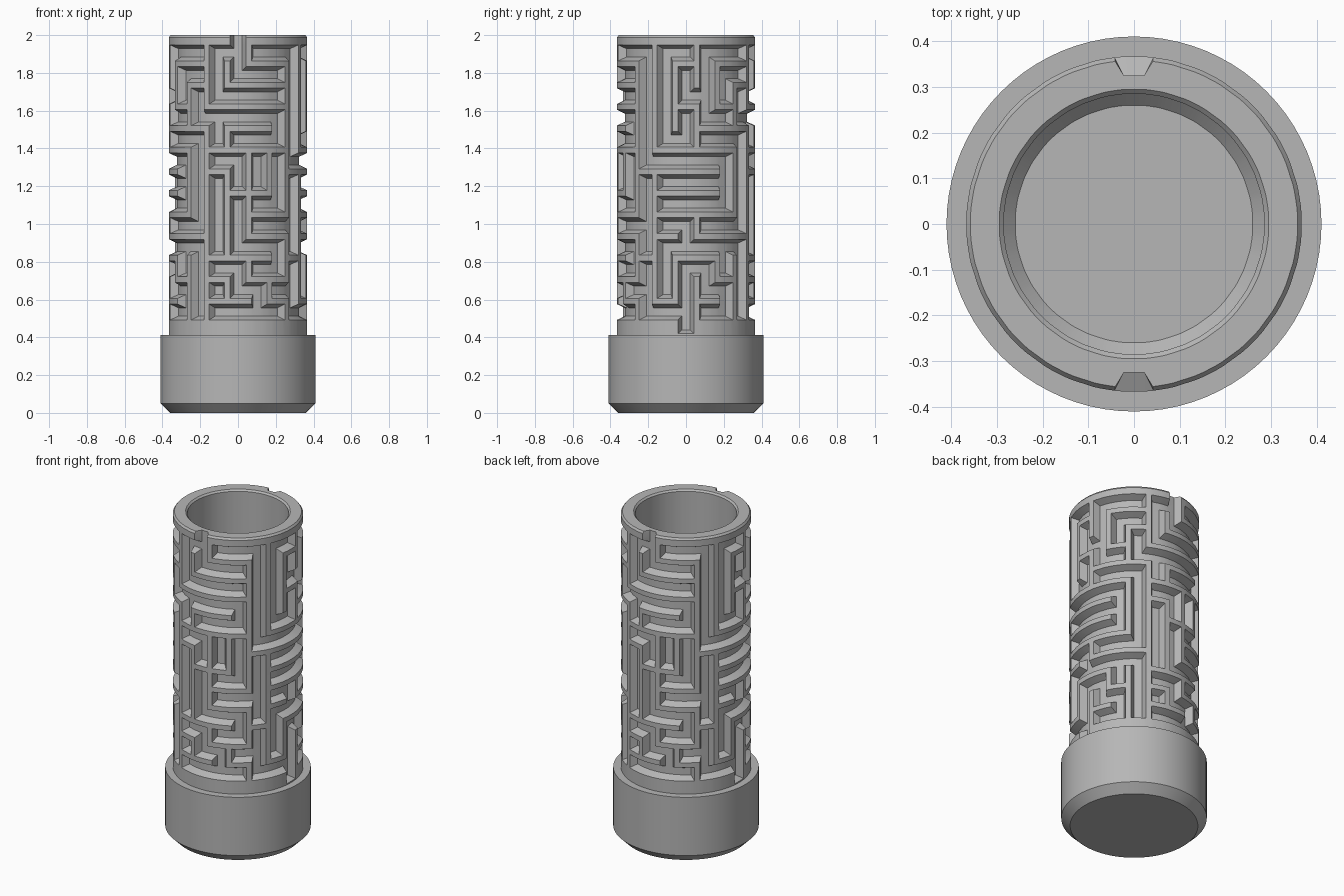
import bpy, bmesh, math

if "Cube" in bpy.data.objects:
    bpy.data.objects.remove(bpy.data.objects["Cube"])

COLS, ROWS = 20, 13
R_TOP, R_FLOOR = 0.367, 0.325
Z_HI, Z_LO = 1.963, 0.477
PITCH = (Z_HI - Z_LO) / ROWS

# Maze grooves for half the circumference (repeated on the other half), top row first.
# '-' joins a cell to its neighbour on the right, '|' joins a cell to the one below.
ACROSS = [".--.-.--.-", "--.....-..", "--...-...-", "--....-.--", "--..-.--..",
          "...----..-", "....---...", ".-..---...", ".--.-.--..", "--..----..",
          ".-...-...-", "-.-...-...", "--.--.-..-"]
DOWN = ["|..||.|..|", "...|||||.|", "...||.|.|.", "..||||...|", "...|....|.",
        "|||....||.", "..||...|||", "|..|....||", "|..|.|...|", "..|.|..||.",
        "|..||||.|.", ".|.|.|.||."]

grey = bpy.data.materials.new("plain_grey")
grey.diffuse_color = (0.47, 0.47, 0.47, 1)
grey.use_nodes = True
grey.node_tree.nodes["Principled BSDF"].inputs["Base Color"].default_value = grey.diffuse_color


def finish(name, bm):
    me = bpy.data.meshes.new(name)
    bm.to_mesh(me)
    bm.free()
    ob = bpy.data.objects.new(name, me)
    bpy.context.collection.objects.link(ob)
    me.materials.append(grey)
    bpy.ops.object.select_all(action='DESELECT')
    ob.select_set(True)
    bpy.context.view_layer.objects.active = ob
    bpy.ops.object.shade_smooth_by_angle(angle=math.radians(25))
    return ob


# Angles of the four groove lines in each column
angles = [math.radians(-90 + 18 * c + a) for c in range(COLS) for a in (-6.6, -3.9, 3.9, 6.6)]
N = len(angles)

# Each ring: height, outer radius, set of line indices lying on the groove floor
rings = [(0.40, R_TOP, set()), (0.42, R_TOP, set())]
exit_lines = {4 * c + i for c in (5, 15) for i in (1, 2)}
entry_lines = {4 * c + i for c in (0, 10) for i in (1, 2)}
rings.append((0.44, R_TOP, exit_lines))
for r in reversed(range(ROWS)):
    zc = Z_HI - PITCH * (r + 0.5)
    for j, dz in enumerate((-0.042, -0.022, 0.022, 0.042)):
        floor = set()
        for c in range(COLS):
            h = c % 10
            if j in (1, 2):
                floor |= {4 * c + 1, 4 * c + 2}
                if ACROSS[r][h] == '-':
                    floor |= {4 * c + 3, (4 * c + 4) % N}
            elif j == 0:
                opened = h == 5 if r == ROWS - 1 else DOWN[r][h] == '|'
                if opened:
                    floor |= {4 * c + 1, 4 * c + 2}
            else:
                opened = h == 0 if r == 0 else DOWN[r - 1][h] == '|'
                if opened:
                    floor |= {4 * c + 1, 4 * c + 2}
        rings.append((zc + dz, R_TOP, floor))
# Top rim with entry notches, then the bore down to its floor
rings += [(1.988, R_TOP, entry_lines), (2.0, 0.358, entry_lines),
          (2.0, 0.295, set()), (1.99, 0.285, set()),
          (0.085, 0.285, set()), (0.06, 0.26, set())]

# Maze sleeve
bm = bmesh.new()
verts = []
for z, rad, floor in rings:
    verts.append([bm.verts.new(((R_FLOOR if i in floor else rad) * math.cos(a),
                                (R_FLOOR if i in floor else rad) * math.sin(a), z))
                  for i, a in enumerate(angles)])
for j in range(len(rings) - 1):
    for i in range(N):
        k = (i + 1) % N
        quad = [verts[j][i], verts[j][k], verts[j + 1][k], verts[j + 1][i]]
        mask = [i in rings[j][2], k in rings[j][2], k in rings[j + 1][2], i in rings[j + 1][2]]
        if sum(mask) in (1, 3):
            # mitre: split the corner along the line through the odd vertex
            o = mask.index(sum(mask) == 1)
            q = quad[o:] + quad[:o]
            bm.faces.new((q[0], q[1], q[2]))
            bm.faces.new((q[0], q[2], q[3]))
        else:
            bm.faces.new(quad)
bm.faces.new(verts[-1])
finish("maze_sleeve", bm)

# Base grip: revolved profile with a chamfered foot
profile = [(0.36, 0.0), (0.41, 0.05), (0.41, 0.412), (0.32, 0.412)]
SIDES = 80
bm = bmesh.new()
loops = [[bm.verts.new((r * math.cos(2 * math.pi * i / SIDES),
                        r * math.sin(2 * math.pi * i / SIDES), z)) for i in range(SIDES)]
         for r, z in profile]
for a, b in zip(loops, loops[1:]):
    for i in range(SIDES):
        k = (i + 1) % SIDES
        bm.faces.new((a[i], a[k], b[k], b[i]))
bm.faces.new(loops[0][::-1])
finish("base_grip", bm)
